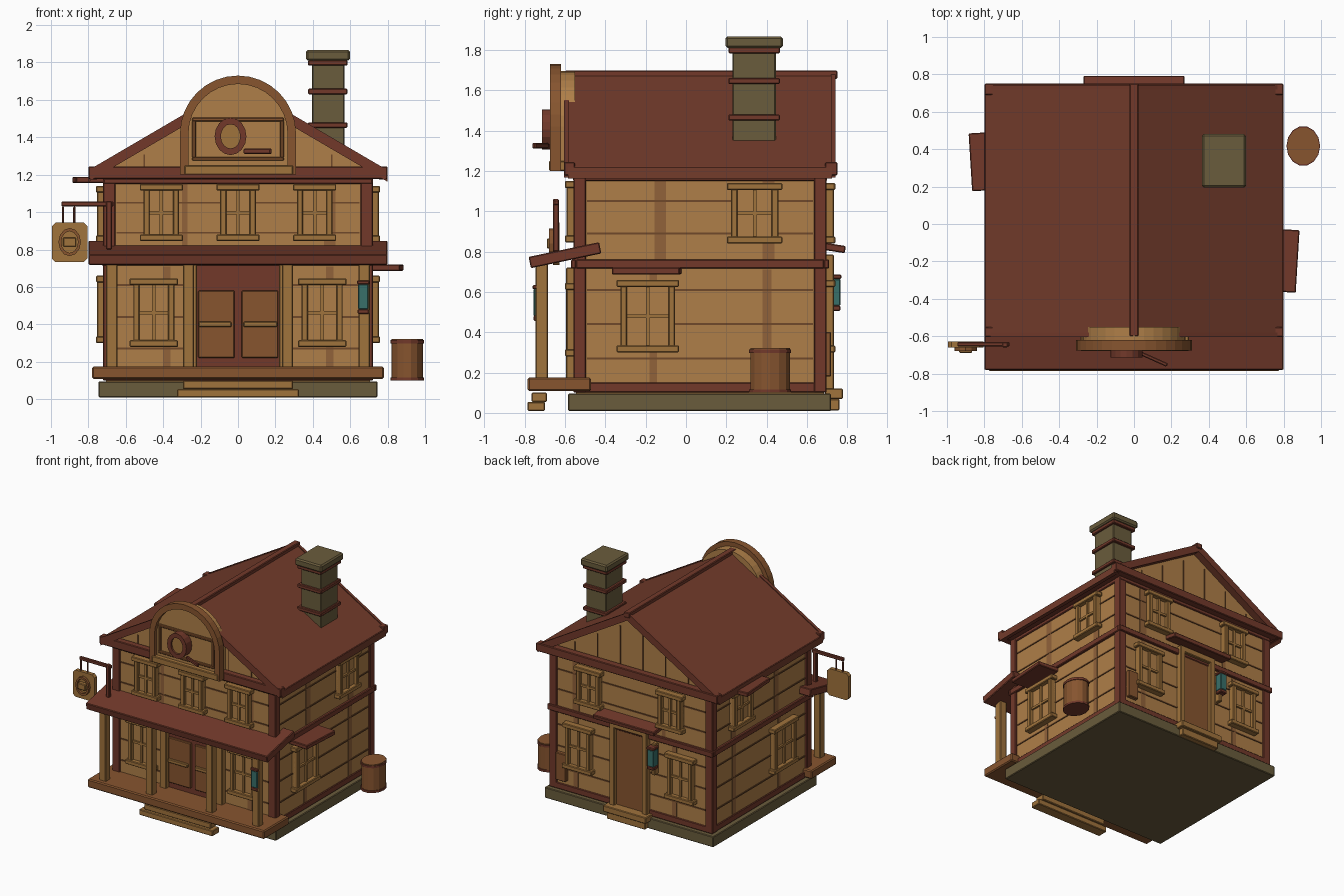
import bpy, math
from mathutils import Matrix, Vector

if "Cube" in bpy.data.objects:
    bpy.data.objects.remove(bpy.data.objects["Cube"])

def material(name, hexcol):
    m = bpy.data.materials.new(name)
    c = [int(hexcol[i:i + 2], 16) / 255 for i in (0, 2, 4)]
    m.diffuse_color = [(v / 12.92 if v < .04 else ((v + .055) / 1.055) ** 2.4) for v in c] + [1]
    m.use_nodes = True
    m.node_tree.nodes["Principled BSDF"].inputs["Base Color"].default_value = m.diffuse_color
    return m

WALL = material("wall_tan", "AF7F48")
FRAME = material("frame_gold", "A0733C")
DECK = material("deck_brown", "87552F")
TRIM = material("trim_red_brown", "72392A")
ROOF = material("roof_red", "733C2B")
STONE = material("stone_olive", "6A5C3C")
TEAL = material("lantern_teal", "38706A")
STAIN = material("stain_brown", "91623A")
GROOVE = material("groove_brown", "70492A")

def mesh(name, verts, faces, mat, bevel=0.0):
    me = bpy.data.meshes.new(name)
    me.from_pydata(verts, [], faces)
    me.materials.append(mat)
    ob = bpy.data.objects.new(name, me)
    bpy.context.collection.objects.link(ob)
    if bevel:
        b = ob.modifiers.new("edge", 'BEVEL')
        b.width, b.segments = bevel, 1
    return ob

QUADS = [(0, 2, 3, 1), (4, 5, 7, 6), (0, 1, 5, 4), (2, 6, 7, 3), (0, 4, 6, 2), (1, 3, 7, 5)]

def boxes(name, mat, *bs, bevel=0.005):
    """Axis-aligned boxes (x0,x1,y0,y1,z0,z1) joined in one object."""
    vs, fs = [], []
    for b in bs:
        n = len(vs)
        xs, ys, zs = (sorted(b[i:i + 2]) for i in (0, 2, 4))
        vs += [(x, y, z) for z in zs for y in ys for x in xs]
        fs += [tuple(n + i for i in q) for q in QUADS]
    return mesh(name, vs, fs, mat, bevel)

def slab(name, mat, size, loc, rx=0, ry=0, rz=0):
    """Tilted box, angles in degrees."""
    h = [s / 2 for s in size]
    ob = boxes(name, mat, (-h[0], h[0], -h[1], h[1], -h[2], h[2]))
    ob.location = loc
    ob.rotation_euler = [math.radians(a) for a in (rx, ry, rz)]
    return ob

def prism(name, mat, pts, y0, y1):
    """Extrude an x-z outline (anticlockwise seen from the front) along y."""
    n = len(pts)
    vs = [(x, y0, z) for x, z in pts] + [(x, y1, z) for x, z in pts]
    fs = [tuple(range(n)), tuple(range(2 * n - 1, n - 1, -1))]
    fs += [(i, i + n, (i + 1) % n + n, (i + 1) % n) for i in range(n)]
    return mesh(name, vs, fs, mat)

def band(name, mat, outer, inner, y0, y1, closed=False):
    """Solid strip between two outlines, extruded along y."""
    n = len(outer)
    vs = [(x, y, z) for o in (outer, inner) for y in (y0, y1) for x, z in o]
    fs = []
    for i in range(n if closed else n - 1):
        j = (i + 1) % n
        for a, b in ((0, n), (n, 3 * n), (3 * n, 2 * n), (2 * n, 0)):
            fs.append((a + i, b + i, b + j, a + j))
    if not closed:
        fs += [(0, 2 * n, 3 * n, n), (n - 1, 2 * n - 1, 4 * n - 1, 3 * n - 1)]
    return mesh(name, vs, fs, mat)

def ellipse(cx, cz, rx, rz, n=16):
    return [(cx + rx * math.cos(2 * math.pi * i / n), cz + rz * math.sin(2 * math.pi * i / n)) for i in range(n)]

def arch(r, base, zc=1.42, n=16):
    return [(r, base)] + [(r * math.cos(math.pi * i / n), zc + r * math.sin(math.pi * i / n))
                          for i in range(n + 1)] + [(-r, base)]

def drum(name, mat, x, y, z0, z1, rx, ry, n=14):
    ob = prism(name, mat, ellipse(0, 0, rx, ry, n), -z1, -z0)
    ob.rotation_euler = (-math.pi / 2, 0, 0)
    ob.location = (x, y, 0)
    return ob

# Wall planes: front, back, left, right
FY, BY, WX = -.545, .685, .705
def on(face, u0, u1, d0, d1, z0, z1):
    """Box on a wall: u runs along it, d out of it."""
    if face == 'front': return (u0, u1, FY - d0, FY - d1, z0, z1)
    if face == 'back': return (u0, u1, BY + d0, BY + d1, z0, z1)
    s = 1 if face == 'right' else -1
    return (s * (WX + d0), s * (WX + d1), u0, u1, z0, z1)

def window(face, u, w, z0, z1):
    h, j, t = w / 2, w / 2 - .02, .033
    m = (z0 + z1) / 2
    boxes(face + "_window_frame", FRAME,
          on(face, u - h, u + h, 0, .055, z1 - .035, z1), on(face, u - h, u + h, 0, .055, z0, z0 + .035),
          on(face, u - j, u - j + t, 0, .048, z0 + .03, z1 - .03), on(face, u + j - t, u + j, 0, .048, z0 + .03, z1 - .03))
    boxes(face + "_window_panes", WALL, on(face, u - j, u + j, 0, .02, z0 + .02, z1 - .02), bevel=0)
    boxes(face + "_window_bars", FRAME, on(face, u - .009, u + .009, .01, .035, z0 + .03, z1 - .03),
          on(face, u - j + .02, u + j - .02, .01, .034, m - .009, m + .009), bevel=0)

# Base and walls
boxes("foundation", STONE, (-.745, .745, -.585, .72, 0.01, .095))
boxes("walls", WALL, (-WX, WX, FY, BY, .09, 1.2), bevel=0)
prism("gable_walls", WALL, [(-.74, 1.2), (.74, 1.2), (0, 1.635)], FY, BY)

# Corner posts and belts
for sx in (-1, 1):
    for y0, y1 in ((FY - .012, FY + .05), (BY - .05, BY + .012)):
        boxes("corner_post", TRIM, (sx * .655, sx * .722, y0, y1, .1, 1.18))
for nm, z0, z1, e in (("base_trim", .1, .15, .012), ("floor_belt", .715, .76, .025), ("top_trim", 1.15, 1.18, .015)):
    boxes(nm, TRIM, (-WX - e, WX + e, FY - e, FY, z0, z1), (-WX - e, WX + e, BY, BY + e, z0, z1),
          (-WX - e, -WX, FY, BY, z0, z1), (WX, WX + e, FY, BY, z0, z1))

# Plank grooves and stained boards
for f in ('front', 'back', 'left', 'right'):
    a, b = (-.65, .65) if f in ('front', 'back') else (-.49, .63)
    boxes(f + "_grooves", GROOVE, *[on(f, a, b, 0, .006, z - .005, z + .005) for z in (.27, .44, .61, .89, 1.05)], bevel=0)
    s = [(-.155, -.10, .76, 1.15), (.38, .44, .76, 1.15), (-.18, -.145, .15, .71), (.38, .425, .15, .71)]
    if f in ('front', 'back'):
        s = [(-.30, -.27, .76, 1.15), (.46, .52, .76, 1.15), (-.40, -.36, .15, .71), (.47, .51, .15, .71)]
    boxes(f + "_stains", STAIN, *[on(f, u0, u1, 0, .004, z0, z1) for u0, u1, z0, z1 in s], bevel=0)
for f in ('front', 'back'):
    boxes(f + "_gable_grooves", GROOVE, *[on(f, u - .004, u + .004, 0, .005, 1.2, 1.6 - .585 * abs(u))
          for u in (-.5, -.3, -.1, .1, .3, .5)], bevel=0)

# Windows
for s in (-1, 1):
    window('front', s * .45, .26, .28, .645)
    window('front', s * .41, .23, .845, 1.15)
    window('back', s * .45, .26, .30, .66)
    window('back', s * .36, .24, .84, 1.14)
window('front', 0, .23, .845, 1.15)
for f in ('left', 'right'):
    window(f, -.19, .31, .30, .66)
    window(f, .34, .275, .84, 1.14)

# Main roof
def chevron(top, low, x=.8):
    s = .585 * x
    return [(-x, top - s), (-x, low - s), (0, low), (x, low - s), (x, top - s), (0, top)]
prism("roof", ROOF, chevron(1.685, 1.63), -.585, .725)
for y0, y1 in ((-.605, -.58), (.72, .742)):
    prism("rake_board", TRIM, chevron(1.692, 1.63, .79), y0, y1)
boxes("ridge_cap", TRIM, (-.025, .025, -.6, .75, 1.655, 1.697))
boxes("eave_beams", TRIM, (-.8, .8, -.605, -.55, 1.178, 1.243), (-.8, .8, .69, .75, 1.178, 1.243),
      (-.8, -.75, -.58, .73, 1.175, 1.222), (.75, .8, -.58, .73, 1.175, 1.222))
boxes("soffit", TRIM, (-.78, .78, -.58, .72, 1.182, 1.205), bevel=0)

# Chimney
boxes("chimney", STONE, (.395, .57, .23, .445, 1.3, 1.82))
boxes("chimney_cap", STONE, (.363, .598, .195, .48, 1.81, 1.867), bevel=.01)
boxes("chimney_bands", TRIM, *[(.375, .585, .21, .465, z, z + .03) for z in (1.45, 1.63, 1.783)])

# Arched false front with pictorial emblem
prism("arch_panel", WALL, arch(.275, 1.2), -.645, -.55)
band("arch_rim", DECK, arch(.31, 1.2), arch(.265, 1.2), -.675, -.62)
boxes("arch_sill", FRAME, (-.285, .295, -.68, -.6, 1.2, 1.25))
boxes("panel_border", DECK, (-.245, .245, -.66, -.64, 1.485, 1.505), (-.245, .245, -.66, -.64, 1.275, 1.295),
      (-.245, -.225, -.66, -.64, 1.29, 1.49), (.225, .245, -.66, -.64, 1.29, 1.49))
band("emblem_ring", TRIM, ellipse(-.04, 1.405, .085, .1), ellipse(-.04, 1.405, .052, .065), -.715, -.64, True)
prism("emblem_disc", FRAME, ellipse(-.04, 1.405, .055, .068), -.70, -.64)
slab("emblem_handle", TRIM, (.16, .02, .028), (.105, -.722, 1.325), rz=-24)

# Porch
boxes("porch_deck", DECK, (-.78, .78, -.785, -.47, .108, .175), bevel=.008)
boxes("porch_step", FRAME, (-.325, .325, -.785, -.70, .01, .055), (-.295, .295, -.765, -.69, .055, .1))
for x in (-.675, -.265, .265, .675):
    boxes("porch_post", FRAME, (x - .03, x + .03, -.745, -.685, .17, .75))
slab("porch_roof", TRIM, (1.6, .357, .057), (0, -.60, .782), rx=11.8)

# Front double door
boxes("front_door_frame", FRAME, *[on('front', s * .22, s * .275, 0, .05, .17, .72) for s in (-1, 1)])
boxes("front_door_back", TRIM, on('front', -.23, .23, 0, .012, .17, .72), bevel=0)
boxes("front_door_leaves", DECK, on('front', -.213, -.018, 0, .03, .22, .58), on('front', .02, .215, 0, .03, .22, .58))
boxes("front_door_bars", FRAME, on('front', -.21, -.035, .02, .045, .385, .415), on('front', .03, .21, .02, .045, .385, .415))

# Back door, steps and awning
boxes("back_door", DECK, on('back', -.13, .13, 0, .02, .11, .74))
boxes("back_door_frame", FRAME, on('back', -.165, -.12, 0, .048, .11, .78), on('back', .12, .165, 0, .048, .11, .78),
      on('back', -.165, .165, 0, .048, .735, .785))
boxes("back_steps", FRAME, (-.19, .19, .69, .778, .07, .12), (-.17, .17, .69, .76, .012, .07))
slab("back_awning", TRIM, (.54, .135, .036), (0, .723, .82), rx=-9)
boxes("back_box", DECK, on('back', .56, .65, 0, .035, .18, .4))

# Side window awnings
slab("right_awning", TRIM, (.18, .335, .034), (.785, -.195, .703), rz=-3.5)
slab("left_awning", TRIM, (.18, .31, .034), (-.785, .335, 1.172), rz=3.5)

# Lanterns
for nm, x, y, z in (("front_lantern", .67, -.725, .48), ("back_lantern", -.22, .735, .53)):
    boxes(nm + "_glass", TEAL, (x - .028, x + .028, y - .031, y + .031, z, z + .135))
    boxes(nm + "_caps", TRIM, (x - .033, x + .033, y - .035, y + .035, z + .133, z + .155),
          (x - .03, x + .03, y - .03, y + .03, z - .025, z + .002))
boxes("back_lantern_bracket", FRAME, (-.235, -.205, .68, .73, .45, .70))

# Hanging sign
boxes("sign_bracket", TRIM, (-.945, -.665, -.655, -.63, 1.03, 1.056), (-.705, -.675, -.66, -.63, .8, 1.06),
      (-.941, -.929, -.65, -.637, .94, 1.03), (-.881, -.869, -.65, -.637, .94, 1.03))
c = .02
prism("sign_board", FRAME, [(-.995 + c, .732), (-.805 - c, .732), (-.805, .732 + c), (-.805, .945 - c),
      (-.805 - c, .945), (-.995 + c, .945), (-.995, .945 - c), (-.995, .732 + c)], -.66, -.628)
band("sign_ring", DECK, ellipse(-.9, .84, .06, .075, 12), ellipse(-.9, .84, .045, .058, 12), -.68, -.65, True)
boxes("sign_plate", FRAME, (-.935, -.865, -.69, -.65, .815, .865))

# Barrel
drum("barrel", DECK, .905, .417, .105, .318, .085, .1)
for z in (.1, .298):
    drum("barrel_hoop", TRIM, .905, .417, z, z + .017, .09, .107)
drum("barrel_lid", DECK, .905, .417, .31, .322, .084, .1)
